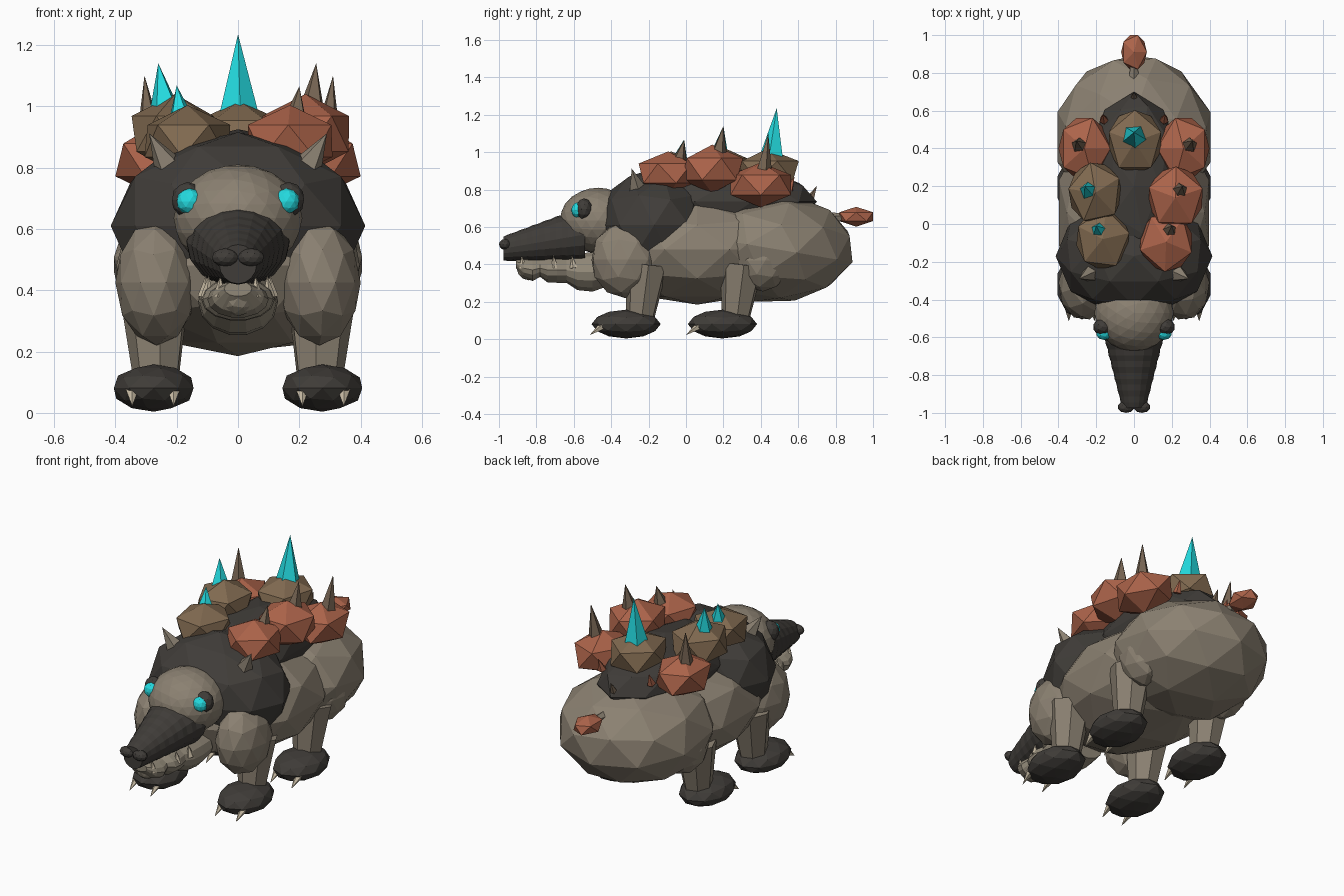
import bpy, bmesh, math
from mathutils import Vector, Matrix

if "Cube" in bpy.data.objects:
    bpy.data.objects.remove(bpy.data.objects["Cube"])


def material(name, srgb):
    m = bpy.data.materials.new(name)
    m.diffuse_color = [((c + 0.055) / 1.055) ** 2.4 for c in srgb] + [1]
    m.use_nodes = True
    m.node_tree.nodes["Principled BSDF"].inputs["Base Color"].default_value = m.diffuse_color
    return m


GREY = material("grey_hide", (0.545, 0.505, 0.445))
DARK = material("dark_hide", (0.25, 0.237, 0.222))
RED = material("red_rock", (0.675, 0.39, 0.29))
BROWN = material("brown_rock", (0.505, 0.415, 0.315))
HORN = material("horn_brown", (0.465, 0.395, 0.325))
CYAN = material("cyan_crystal", (0.14, 0.86, 0.88))
BONE = material("bone", (0.78, 0.73, 0.64))
JAW = material("jaw_grey", (0.57, 0.535, 0.47))


def finish(name, bm, mat):
    bmesh.ops.recalc_face_normals(bm, faces=bm.faces)
    me = bpy.data.meshes.new(name)
    bm.to_mesh(me)
    bm.free()
    me.materials.append(mat)
    ob = bpy.data.objects.new(name, me)
    bpy.context.collection.objects.link(ob)
    return ob


def blob(name, centre, radii, mat, sub=2, spin=0.0, tilt=0.0):
    """Faceted ellipsoid whose extents match the given radii."""
    bm = bmesh.new()
    bmesh.ops.create_icosphere(bm, subdivisions=sub, radius=1)
    bm.transform(Matrix.Rotation(tilt, 4, 'X') @ Matrix.Rotation(spin, 4, 'Z'))
    big = [max(abs(v.co[i]) for v in bm.verts) for i in range(3)]
    for v in bm.verts:
        v.co = Vector([centre[i] + v.co[i] * radii[i] / big[i] for i in range(3)])
    return finish(name, bm, mat)


def spike(name, a, b, r1, mat, r2=0.0, sides=5):
    """Cone or tapered limb from point a to point b."""
    a, b = Vector(a), Vector(b)
    bm = bmesh.new()
    bmesh.ops.create_cone(bm, cap_ends=True, segments=sides, radius1=r1,
                          radius2=r2, depth=(b - a).length)
    rot = (b - a).to_track_quat('Z', 'Y').to_matrix().to_4x4()
    bm.transform(Matrix.Translation((a + b) / 2) @ rot)
    if r2 == 0:
        bmesh.ops.remove_doubles(bm, verts=bm.verts, dist=1e-5)
    return finish(name, bm, mat)


def loft(name, rings, mat, n=14):
    """Rings (y, z, rx, rz) joined along y and capped."""
    bm = bmesh.new()
    loops = []
    for y, z, rx, rz in rings:
        loops.append([bm.verts.new((rx * math.cos(k * math.tau / n), y,
                                    z + rz * math.sin(k * math.tau / n))) for k in range(n)])
    for p, q in zip(loops, loops[1:]):
        for k in range(n):
            bm.faces.new((p[k], p[(k + 1) % n], q[(k + 1) % n], q[k]))
    bm.faces.new(loops[0])
    bm.faces.new(loops[-1])
    return finish(name, bm, mat)


# Torso, rump and dark back
blob("belly", (0, 0.06, 0.48), (0.397, 0.56, 0.295), GREY)
blob("rump", (0, 0.46, 0.485), (0.405, 0.43, 0.285), GREY, tilt=-0.25)
blob("shoulder_mantle", (0, -0.17, 0.61), (0.415, 0.30, 0.305), DARK, spin=math.pi / 10)
blob("back_plate", (0, 0.20, 0.735), (0.25, 0.50, 0.19), DARK)

# Head
blob("head", (0, -0.47, 0.635), (0.21, 0.205, 0.175), GREY, sub=3)
snout = []
for i in range(15):
    t = i / 14
    w = 1 + (0.015 if i % 2 else -0.015)
    snout.append((-0.54 - 0.435 * t, 0.56 - 0.075 * t,
                  (0.172 - 0.11 * t) * w, (0.152 - 0.087 * t) * w))
loft("snout", snout, DARK, n=16)

# Lower jaw with lumpy rings
jaw = [(-0.42, 0.37, 0.13, 0.09), (-0.50, 0.36, 0.13, 0.108), (-0.58, 0.36, 0.125, 0.10),
       (-0.64, 0.37, 0.11, 0.07), (-0.69, 0.37, 0.12, 0.07), (-0.74, 0.37, 0.115, 0.068),
       (-0.78, 0.38, 0.09, 0.048), (-0.82, 0.37, 0.10, 0.06), (-0.87, 0.38, 0.085, 0.052),
       (-0.91, 0.405, 0.045, 0.025)]
loft("lower_jaw", jaw, JAW)
blob("chin", (0, -0.84, 0.375), (0.06, 0.065, 0.06), JAW)

for side, s in (("left", -1), ("right", 1)):
    # Face details
    blob("nostril_" + side, (s * 0.042, -0.968, 0.507), (0.042, 0.032, 0.03), DARK)
    blob("eye_socket_" + side, (s * 0.165, -0.545, 0.695), (0.05, 0.045, 0.058), DARK)
    blob("eye_" + side, (s * 0.158, -0.578, 0.69), (0.041, 0.036, 0.042), CYAN)
    spike("ear_" + side, (s * 0.225, -0.26, 0.80), (s * 0.29, -0.29, 0.912), 0.052, GREY)
    for i, (x, y) in enumerate(((0.06, -0.87), (0.10, -0.70), (0.11, -0.60))):
        spike(f"lower_tooth_{side}_{i}", (s * x, y, 0.38), (s * x * 0.95, y - 0.01, 0.45), 0.022, BONE)

    # Shoulders and hips
    blob("shoulder_" + side, (s * 0.265, -0.325, 0.425), (0.135, 0.18, 0.205), GREY, spin=0.4 * s)
    blob("hip_" + side, (s * 0.272, 0.41, 0.42), (0.125, 0.15, 0.165), GREY, spin=0.4 * s)

    # Legs, feet and claws
    for part, fy, ly in (("front", -0.32, -0.235), ("rear", 0.195, 0.275)):
        spike(f"{part}_leg_{side}", (s * 0.27, ly + 0.025, 0.40), (s * 0.265, ly - 0.01, 0.10),
              0.118, GREY, 0.075, 7)
        blob(f"{part}_foot_{side}", (s * 0.275, fy, 0.081), (0.13, 0.185, 0.077), DARK)
        for i, cx in enumerate((0.21, 0.345)):
            spike(f"{part}_claw_{side}_{i}", (s * cx, fy - 0.12, 0.075),
                  (s * cx, fy - 0.195, 0.022), 0.024, BONE)

    # Small thorns behind the rocks
    spike("rear_thorn_" + side, (s * 0.16, 0.55, 0.80), (s * 0.165, 0.58, 0.87), 0.025, RED)

# Rocks on the back: centre, radii, colour, spin, then the spike on top
rocks = [
    ("rear_left_rock", (-0.262, 0.40, 0.825), (0.138, 0.162, 0.12), RED, 0, (-0.305, 0.44, 1.10), 0.045, HORN),
    ("rear_right_rock", (0.262, 0.40, 0.825), (0.138, 0.162, 0.12), RED, math.pi, (0.31, 0.44, 1.10), 0.045, HORN),
    ("middle_right_rock", (0.22, 0.14, 0.91), (0.142, 0.165, 0.13), RED, 0.3, (0.255, 0.20, 1.14), 0.045, HORN),
    ("front_right_rock", (0.17, -0.095, 0.887), (0.138, 0.158, 0.117), RED, 0.9, (0.20, -0.01, 1.065), 0.04, HORN),
    ("rear_middle_rock", (0.005, 0.435, 0.90), (0.138, 0.168, 0.118), BROWN, 1.57, (0, 0.485, 1.235), 0.068, CYAN),
    ("middle_left_rock", (-0.205, 0.165, 0.91), (0.142, 0.16, 0.13), BROWN, 0.5, (-0.26, 0.20, 1.14), 0.052, CYAN),
    ("front_left_rock", (-0.165, -0.08, 0.887), (0.14, 0.16, 0.117), BROWN, 0.2, (-0.20, -0.01, 1.068), 0.044, CYAN),
]
for name, c, r, mat, spin, tip, base, smat in rocks:
    blob(name, c, r, mat, sub=1, spin=spin)
    foot = (c[0] + (tip[0] - c[0]) * 0.6, tip[1] - 0.025, c[2] + r[2] * 0.6)
    spike(name.replace("rock", "spike"), foot, tip, base, smat)

# Tail
spike("back_thorn", (0, 0.655, 0.73), (0, 0.70, 0.82), 0.03, HORN)
spike("tail_stalk", (0, 0.76, 0.65), (0, 0.87, 0.655), 0.028, GREY, 0.018)
blob("tail_rock", (0, 0.91, 0.655), (0.068, 0.09, 0.053), RED, sub=1)
